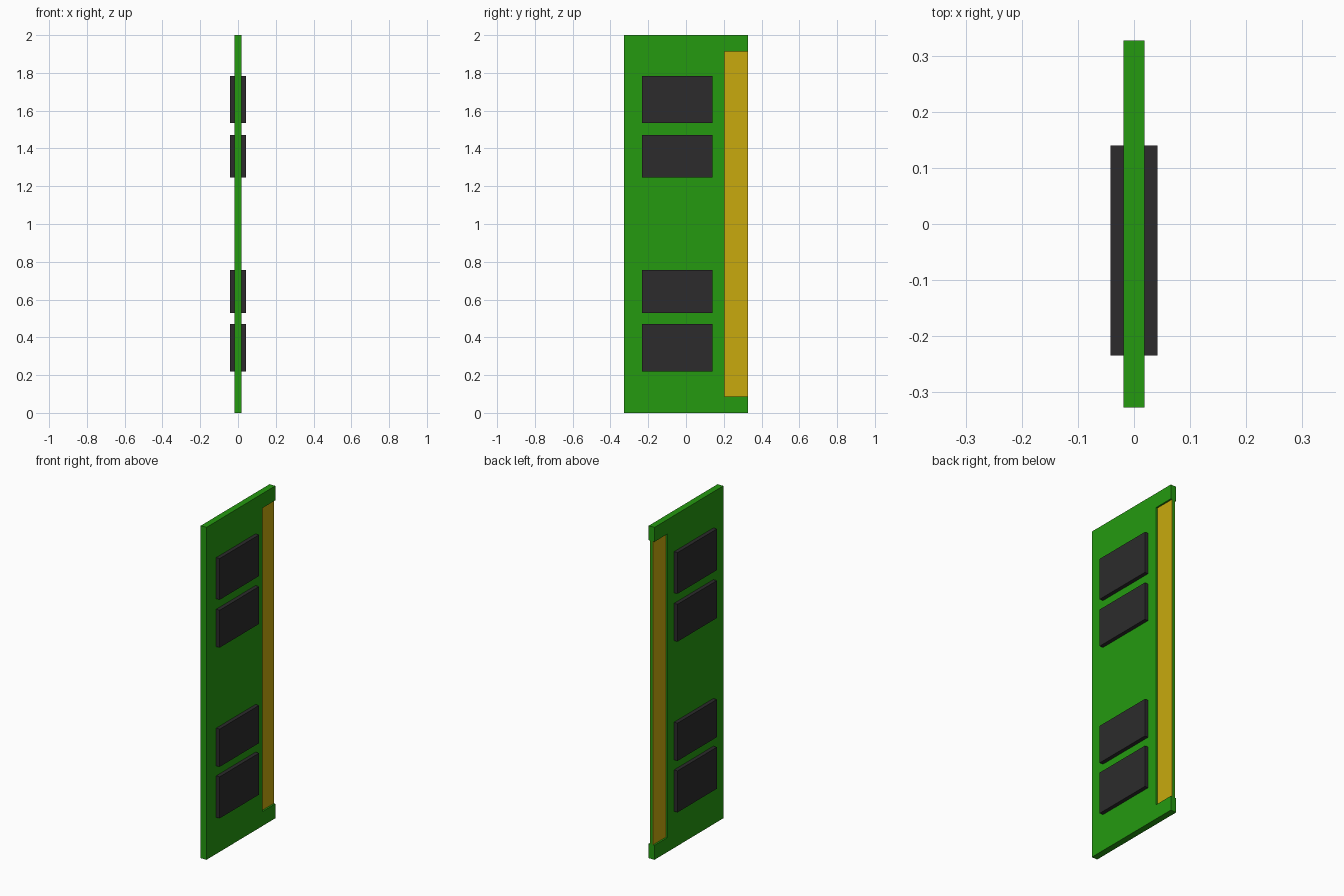
import bpy, bmesh

if "Cube" in bpy.data.objects:
    bpy.data.objects.remove(bpy.data.objects["Cube"])


def material(name, color):
    m = bpy.data.materials.new(name)
    m.diffuse_color = (*color, 1)
    m.use_nodes = True
    m.node_tree.nodes["Principled BSDF"].inputs["Base Color"].default_value = m.diffuse_color
    return m


GREEN = material("board green", (0.018, 0.32, 0.005))
GOLD = material("contact gold", (0.58, 0.40, 0.004))
BLACK = material("chip black", (0.025, 0.024, 0.025))


def slab(name, profile, x0, x1, mat, mirror=False):
    """Extrude a (y, z) outline from x0 to x1, optionally mirrored across x."""
    bm = bmesh.new()
    face = bm.faces.new([bm.verts.new((x0, y, z)) for y, z in profile])
    ext = bmesh.ops.extrude_face_region(bm, geom=[face])
    verts = [v for v in ext["geom"] if isinstance(v, bmesh.types.BMVert)]
    bmesh.ops.translate(bm, verts=verts, vec=(x1 - x0, 0, 0))
    bmesh.ops.recalc_face_normals(bm, faces=bm.faces)
    mesh = bpy.data.meshes.new(name)
    bm.to_mesh(mesh)
    bm.free()
    mesh.materials.append(mat)
    ob = bpy.data.objects.new(name, mesh)
    bpy.context.collection.objects.link(ob)
    if mirror:
        mod = ob.modifiers.new("Mirror", "MIRROR")
        mod.use_axis[0] = True
        mod.use_mirror_merge = False
    return ob


def rect(y0, y1, z0, z1):
    return [(y0, z0), (y1, z0), (y1, z1), (y0, z1)]


W, T = 0.327, 0.019          # board half width and half thickness
EDGE, LOW, HIGH = 0.205, 0.087, 1.913   # connector recess

# Circuit board with a long recess along its connector edge
slab("circuit_board", [(-W, 0), (W, 0), (W, LOW), (EDGE, LOW),
                       (EDGE, HIGH), (W, HIGH), (W, 2), (-W, 2)], -T, T, GREEN)

# Thin tongue filling the recess, with gold contacts on both faces
slab("connector_tongue", rect(EDGE, W, LOW, HIGH), -0.006, 0.006, GREEN)
slab("gold_contacts", rect(EDGE, W, LOW, HIGH), 0.006, 0.009, GOLD, mirror=True)

# Memory chips on both faces
for i, (z0, z1) in enumerate([(0.22, 0.47), (0.53, 0.757),
                              (1.247, 1.472), (1.535, 1.783)], 1):
    slab(f"memory_chip_{i}", rect(-0.234, 0.14, z0, z1), T, 0.042, BLACK, mirror=True)
